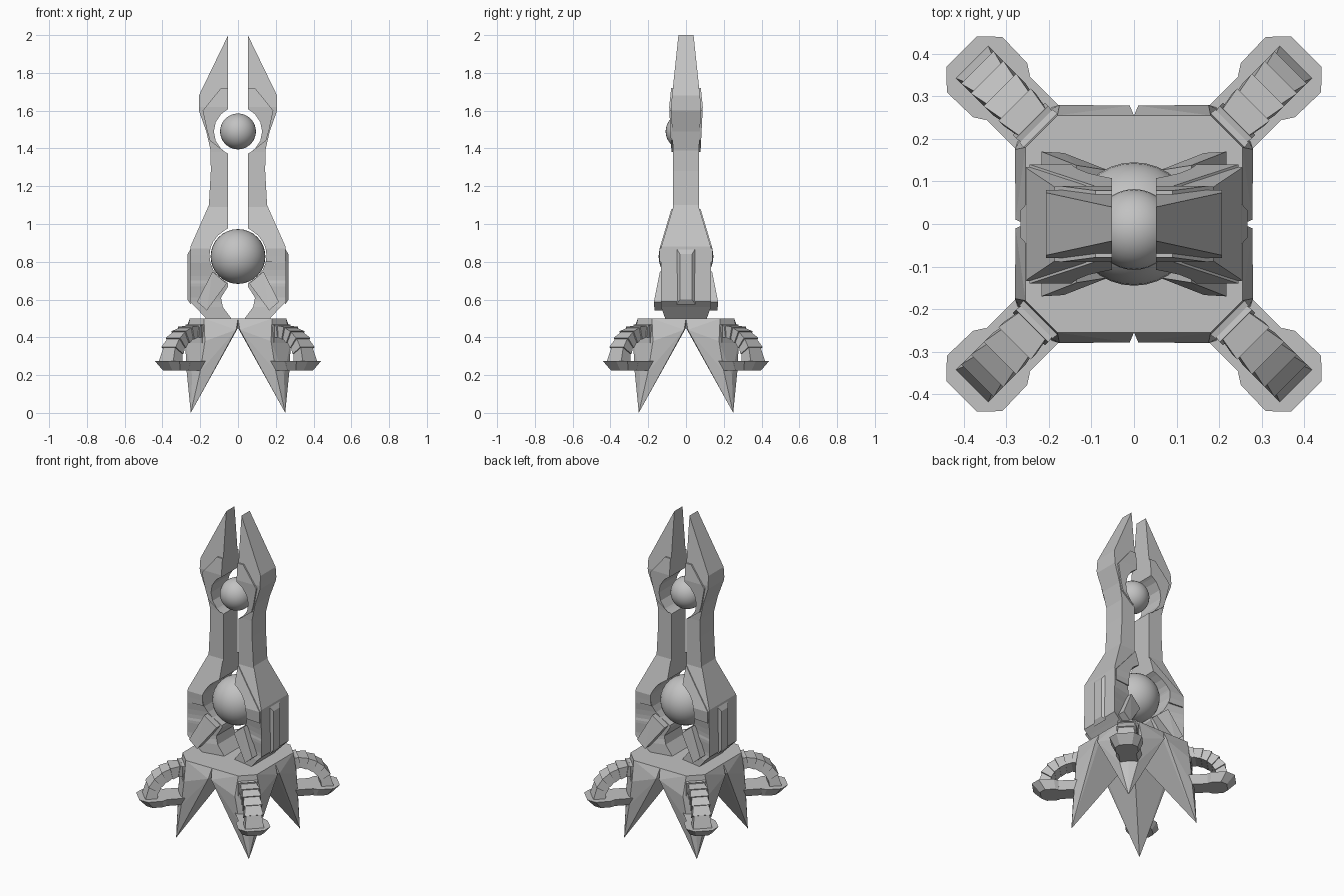
import bpy, bmesh, math
from mathutils import Vector, Matrix

cube = bpy.data.objects.get("Cube")
if cube:
    bpy.data.objects.remove(cube)

grey = bpy.data.materials.new("plain grey")
grey.use_nodes = True
COLOUR = (0.54, 0.54, 0.54, 1)
grey.diffuse_color = COLOUR
grey.node_tree.nodes["Principled BSDF"].inputs["Base Color"].default_value = COLOUR


def finish(name, bm, turn=0.0):
    bmesh.ops.transform(bm, matrix=Matrix.Rotation(turn, 4, "Z"), verts=bm.verts)
    bmesh.ops.recalc_face_normals(bm, faces=bm.faces)
    mesh = bpy.data.meshes.new(name)
    bm.to_mesh(mesh)
    bm.free()
    mesh.materials.append(grey)
    obj = bpy.data.objects.new(name, mesh)
    bpy.context.collection.objects.link(obj)
    return obj


def hull(name, points, turn=0.0):
    """Convex solid around a few corner points."""
    bm = bmesh.new()
    verts = [bm.verts.new(p) for p in points]
    bmesh.ops.convex_hull(bm, input=verts)
    loose = [v for v in bm.verts if not v.link_faces]
    bmesh.ops.delete(bm, geom=loose, context="VERTS")
    bmesh.ops.dissolve_limit(bm, angle_limit=0.02, verts=bm.verts, edges=bm.edges)
    return finish(name, bm, turn)


def loft(name, levels, turn):
    """Stack of trapezoids: height, inner x, outer x, inner and outer half depth."""
    bm = bmesh.new()
    rings = []
    for z, a, b, v, w in levels:
        rings.append([bm.verts.new(p) for p in
                      ((a, -v, z), (b, -w, z), (b, w, z), (a, v, z))])
    for low, high in zip(rings, rings[1:]):
        for i in range(4):
            j = (i + 1) % 4
            bm.faces.new((low[i], low[j], high[j], high[i]))
    bm.faces.new(rings[0])
    bm.faces.new(rings[-1])
    return finish(name, bm, turn)


def lerp(table, z):
    for (z0, v0), (z1, v1) in zip(table, table[1:]):
        if z <= z1:
            return v0 + (v1 - v0) * max(z - z0, 0) / (z1 - z0)
    return table[-1][1]


def ball(name, y, z, radius):
    bm = bmesh.new()
    bmesh.ops.create_uvsphere(bm, u_segments=32, v_segments=16, radius=radius)
    bmesh.ops.translate(bm, vec=(0, y, z), verts=bm.verts)
    obj = finish(name, bm)
    for poly in obj.data.polygons:
        poly.use_smooth = True


# Blade outline: outer edge, half depth, and the two round cutouts
OUTER = [(0.5, 0.17), (0.56, 0.225), (0.59, 0.255), (0.88, 0.252), (1.1, 0.154),
         (1.28, 0.144), (1.39, 0.145), (1.49, 0.168), (1.6, 0.207),
         (1.68, 0.207), (2.0, 0.052)]
DEPTH = [(0.5, 0.11), (0.56, 0.132), (0.87, 0.134),
         (1.09, 0.068), (1.38, 0.068), (1.62, 0.08), (2.0, 0.04)]
INNER_DEPTH = [(0.5, 0.085), (0.7, 0.085), (0.8, 0.125), (0.87, 0.134)] + DEPTH[3:]
FOOT = [(0.5, 0.035), (0.56, 0.08), (0.61, 0.09), (0.67, 0.05)]
CUTOUTS = [(0.832, 0.151, 12), (1.49, 0.128, 8)]


def inner(z):
    if z < 0.67:
        return lerp(FOOT, z)
    x = 0.052
    for centre, radius, _ in CUTOUTS:
        if abs(z - centre) < radius:
            x = max(x, math.sqrt(radius ** 2 - (z - centre) ** 2))
    return x


heights = {round(p[0], 3) for p in OUTER + DEPTH + FOOT}
for centre, radius, steps in CUTOUTS:
    heights |= {round(centre + radius * math.cos(i * math.pi / steps), 3)
                for i in range(steps + 1)}
heights = sorted(heights)


def trim(name, outer, extra, turn):
    low, high = outer[0][0], outer[-1][0]
    zs = [low] + [z for z in heights if low < z < high] + [high]
    loft(name, [(z, inner(z), max(lerp(outer, z), inner(z) + 0.004),
                 lerp(INNER_DEPTH, z) + extra, lerp(DEPTH, z) + extra)
                for z in zs], turn)


for side, turn in (("left", 0), ("right", math.pi)):
    loft(side + "_blade", [(z, inner(z), lerp(OUTER, z), lerp(INNER_DEPTH, z),
                            lerp(DEPTH, z)) for z in heights], turn)
    # raised trim beside both cutouts
    trim(side + "_upper_trim",
         [(1.38, 0.055), (1.43, 0.145), (1.49, 0.163), (1.6, 0.187), (1.72, 0.09)],
         0.009, turn)
    trim(side + "_lower_trim",
         [(0.8, 0.246), (0.87, 0.246), (1.08, 0.054)], 0.006, turn)
    # raised rib on the outer face
    hull(side + "_rib",
         [(0.25, y, z) for y in (-0.05, 0.05) for z in (0.575, 0.87)] +
         [(0.267, y, z) for y in (-0.032, 0.032) for z in (0.6, 0.84)], turn)
    # slanted struts below the large ball
    for s in (-1, 1):
        hull(side + "_strut",
             [(x, s * y, z) for x, z, out in
              ((0.06, 0.685, 0.126), (0.135, 0.748, 0.138),
               (0.165, 0.543, 0.167), (0.217, 0.588, 0.17))
              for y in (0.075, out)], turn)

ball("small_ball", -0.013, 1.49, 0.095)
ball("large_ball", 0, 0.828, 0.145)

# Four legs with curved arms, one on each diagonal
LEG = [(0, 0, 0.5), (0, 0.255, 0.5), (0.18, 0.255, 0.5), (0, 0, 0.45),
       (0, 0.255, 0.45), (0.01, 0.278, 0.44), (0.175, 0.28, 0.38),
       (0.2, 0.272, 0.22)]
RIDGE = [(0.14, 0.14, 0.36), (0.243, 0.243, 0.2), (0.25, 0.25, 0)]
PATH = [(0.29, 0.425), (0.34, 0.433), (0.385, 0.423), (0.427, 0.403),
        (0.463, 0.373), (0.489, 0.333), (0.504, 0.27)]

for n in range(4):
    turn = n * math.pi / 2
    hull("leg", LEG + [(y, x, z) for x, y, z in LEG] + RIDGE, turn)
    turn += math.pi / 4
    # flat foot plate with a chamfered round end
    neck = [(0.24, 0.072), (0.42, 0.072)]
    head = [(0.42, 0.074), (0.445, 0.09), (0.53, 0.092), (0.573, 0.05)]
    for name, shape in (("arm_plate_neck", neck), ("arm_plate_head", head)):
        hull(name, [(r, s * p, 0.275) for r, p in shape for s in (-1, 1)] +
             [(0.42 + (r - 0.42) * 0.7, s * p * 0.7, 0.225)
              for r, p in shape for s in (-1, 1)], turn)
    # socket on the leg corner
    hull("arm_socket", [(r, y, z) for r, h, low, top in
                        ((0.25, 0.062, 0.36, 0.48), (0.325, 0.055, 0.37, 0.465))
                        for y in (-h, h) for z in (low, top)], turn)
    # overlapping arm segments, each flaring toward its outer end
    for a, b in zip(PATH, PATH[1:]):
        start, end = Vector((a[0], 0, a[1])), Vector((b[0], 0, b[1]))
        along = (end - start).normalized()
        up = Vector((-along.z, 0, along.x))
        corners = []
        for centre, k in ((start - along * 0.008, 0.88), (end + along * 0.004, 1.08)):
            for s in (-1, 1):
                for t in (-1, 1):
                    corners.append(centre + up * (0.032 * t * k) + Vector((0, s * 0.05 * k, 0)))
        hull("arm_segment", corners, turn)
